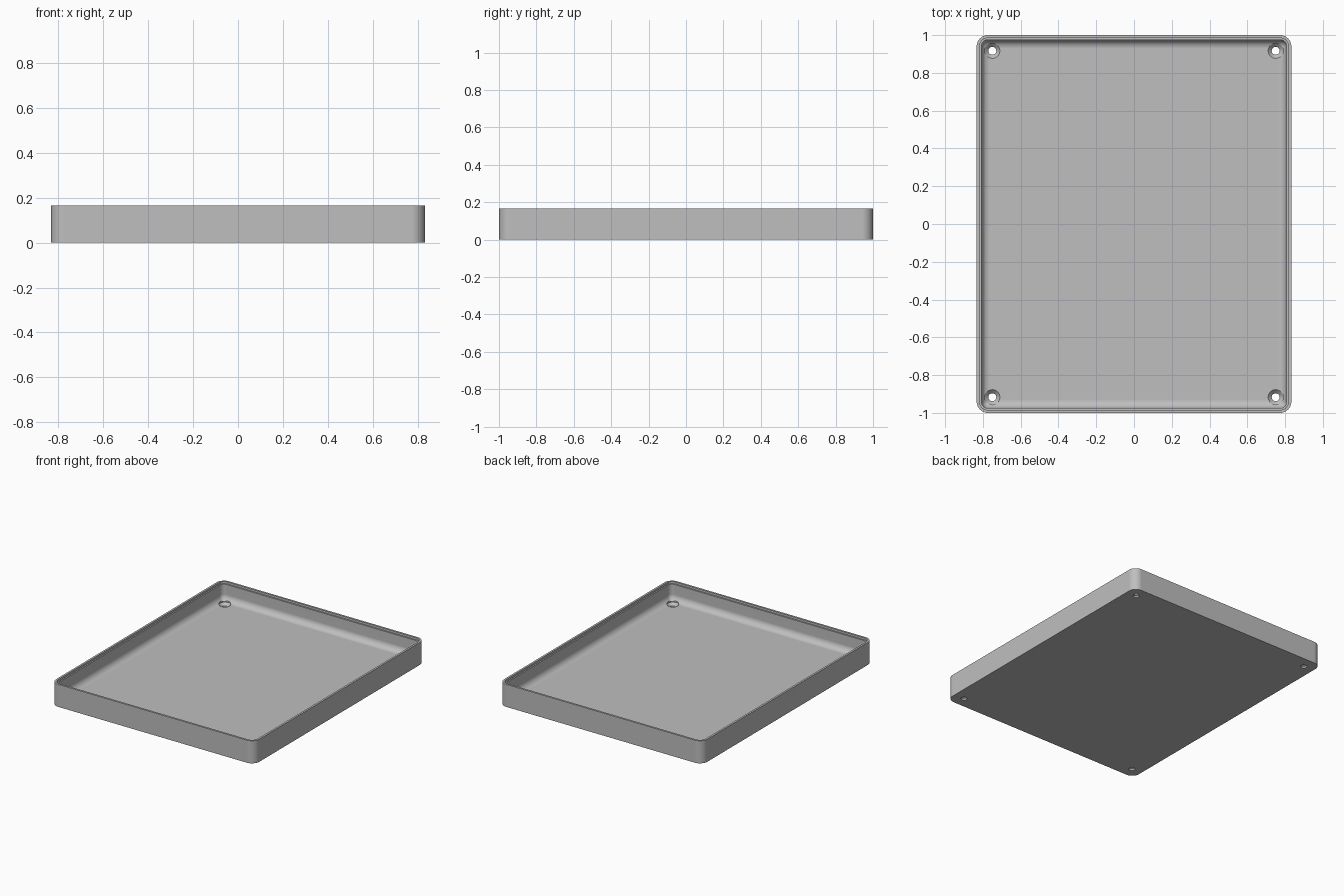
import bpy, bmesh, math

if "Cube" in bpy.data.objects:
    bpy.data.objects.remove(bpy.data.objects["Cube"], do_unlink=True)

HALF_X, HALF_Y, HEIGHT = 0.833, 1.0, 0.167
CORNER, FLOOR, WALL, COVE = 0.06, 0.033, 0.025, 0.045
HOLE_X, HOLE_Y = 0.75, 0.917

grey = bpy.data.materials.new("plain grey")
grey.use_nodes = True
grey.diffuse_color = (0.52, 0.52, 0.52, 1)
grey.node_tree.nodes["Principled BSDF"].inputs["Base Color"].default_value = grey.diffuse_color


def make_object(name, bm):
    bmesh.ops.recalc_face_normals(bm, faces=bm.faces)
    mesh = bpy.data.meshes.new(name)
    bm.to_mesh(mesh)
    bm.free()
    mesh.materials.append(grey)
    obj = bpy.data.objects.new(name, mesh)
    bpy.context.collection.objects.link(obj)
    return obj


def rounded_ring(bm, inset, z, steps=10):
    """Rounded rectangle, moved inwards by inset."""
    r = max(CORNER - inset, 0.01)
    cx, cy = HALF_X - inset - r, HALF_Y - inset - r
    ring = []
    for quarter, (sx, sy) in enumerate([(1, 1), (-1, 1), (-1, -1), (1, -1)]):
        for i in range(steps + 1):
            a = (quarter + i / steps) * math.pi / 2
            ring.append(bm.verts.new((sx * cx + r * math.cos(a), sy * cy + r * math.sin(a), z)))
    return ring


def loft(bm, rings):
    for a, b in zip(rings, rings[1:]):
        for i in range(len(a)):
            j = (i + 1) % len(a)
            bm.faces.new((a[i], a[j], b[j], b[i]))
    bm.faces.new(rings[0])
    bm.faces.new(rings[-1])


# Tray section: outer wall, stepped rim, inner wall, cove down to the floor
profile = [(0, 0), (0, HEIGHT), (0.015, HEIGHT), (0.015, HEIGHT - 0.015), (WALL, HEIGHT - 0.015)]
for i in range(11):
    a = i / 10 * math.pi / 2
    profile.append((WALL + COVE * (1 - math.cos(a)), FLOOR + COVE * (1 - math.sin(a))))
bm = bmesh.new()
loft(bm, [rounded_ring(bm, inset, z) for inset, z in profile])
tray = make_object("tray", bm)

# Countersunk screw holes in the four corners
bm = bmesh.new()
for sx in (-1, 1):
    for sy in (-1, 1):
        rings = []
        for r, z in [(0.021, -0.05), (0.021, 0.013), (0.04, FLOOR - 0.001), (0.04, 0.09)]:
            rings.append([bm.verts.new((sx * HOLE_X + r * math.cos(k * math.tau / 32),
                                        sy * HOLE_Y + r * math.sin(k * math.tau / 32), z))
                          for k in range(32)])
        loft(bm, rings)
cutter = make_object("screw_hole_cutter", bm)
cutter.hide_render = True

bpy.ops.object.select_all(action="DESELECT")
bpy.context.view_layer.objects.active = tray
tray.select_set(True)
cut = tray.modifiers.new("screw holes", "BOOLEAN")
cut.operation = "DIFFERENCE"
cut.solver = "EXACT"
cut.object = cutter
bpy.ops.object.modifier_apply(modifier=cut.name)
bpy.data.objects.remove(cutter, do_unlink=True)

# Smooth corners and cove, crisp rim, flat floor
bpy.ops.object.shade_smooth_by_angle(angle=math.radians(30))
weighted = tray.modifiers.new("flat floor shading", "WEIGHTED_NORMAL")
weighted.keep_sharp = True
